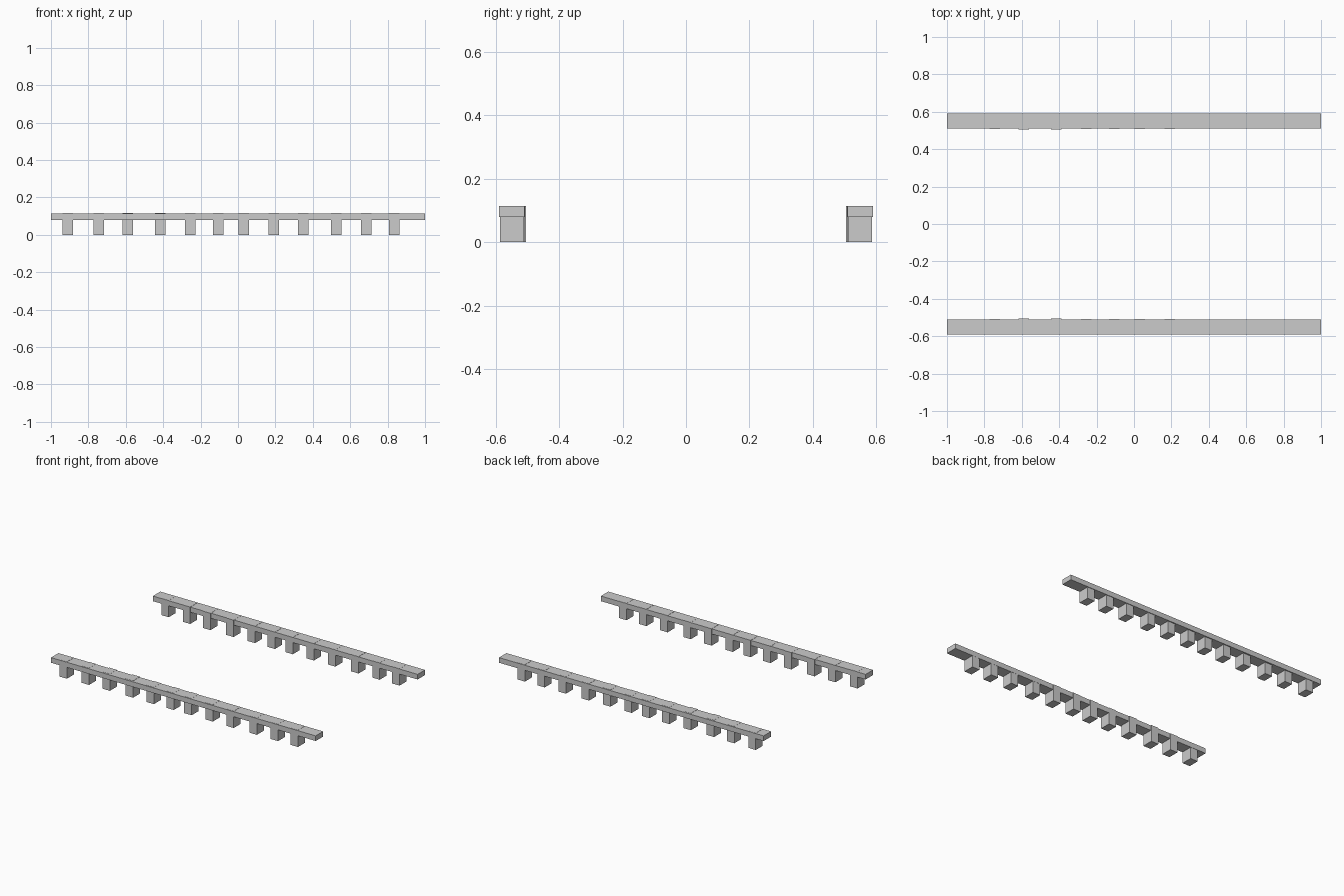
import bpy

if "Cube" in bpy.data.objects:
    bpy.data.objects.remove(bpy.data.objects["Cube"])


def box(name, x, y, z):
    """Box spanning the given (min, max) ranges."""
    spans = (x, y, z)
    bpy.ops.mesh.primitive_cube_add(size=1, location=[(a + b) / 2 for a, b in spans])
    obj = bpy.context.object
    obj.name = name
    obj.scale = [b - a for a, b in spans]
    bpy.ops.object.transform_apply(location=False, rotation=False, scale=True)
    return obj


def span(side, inner, outer):
    return tuple(sorted((side * inner, side * outer)))


# post centres along the rail, and how far each post's inner face sits from y = 0
POSTS = [(-0.91, 0.512), (-0.745, 0.508), (-0.59, 0.505), (-0.415, 0.505),
         (-0.255, 0.508), (-0.105, 0.508), (0.03, 0.508), (0.19, 0.508),
         (0.35, 0.511), (0.525, 0.511), (0.685, 0.511), (0.835, 0.511)]

for side, label in ((-1, "front"), (1, "back")):
    # flat top rail
    box(f"{label}_rail", (-1, 1), span(side, 0.51, 0.59), (0.079, 0.114))
    # short square posts running up through the rail
    for i, (x, inner) in enumerate(POSTS):
        box(f"{label}_post_{i + 1}", (x - 0.028, x + 0.028),
            span(side, inner, inner + 0.075), (0, 0.115))
